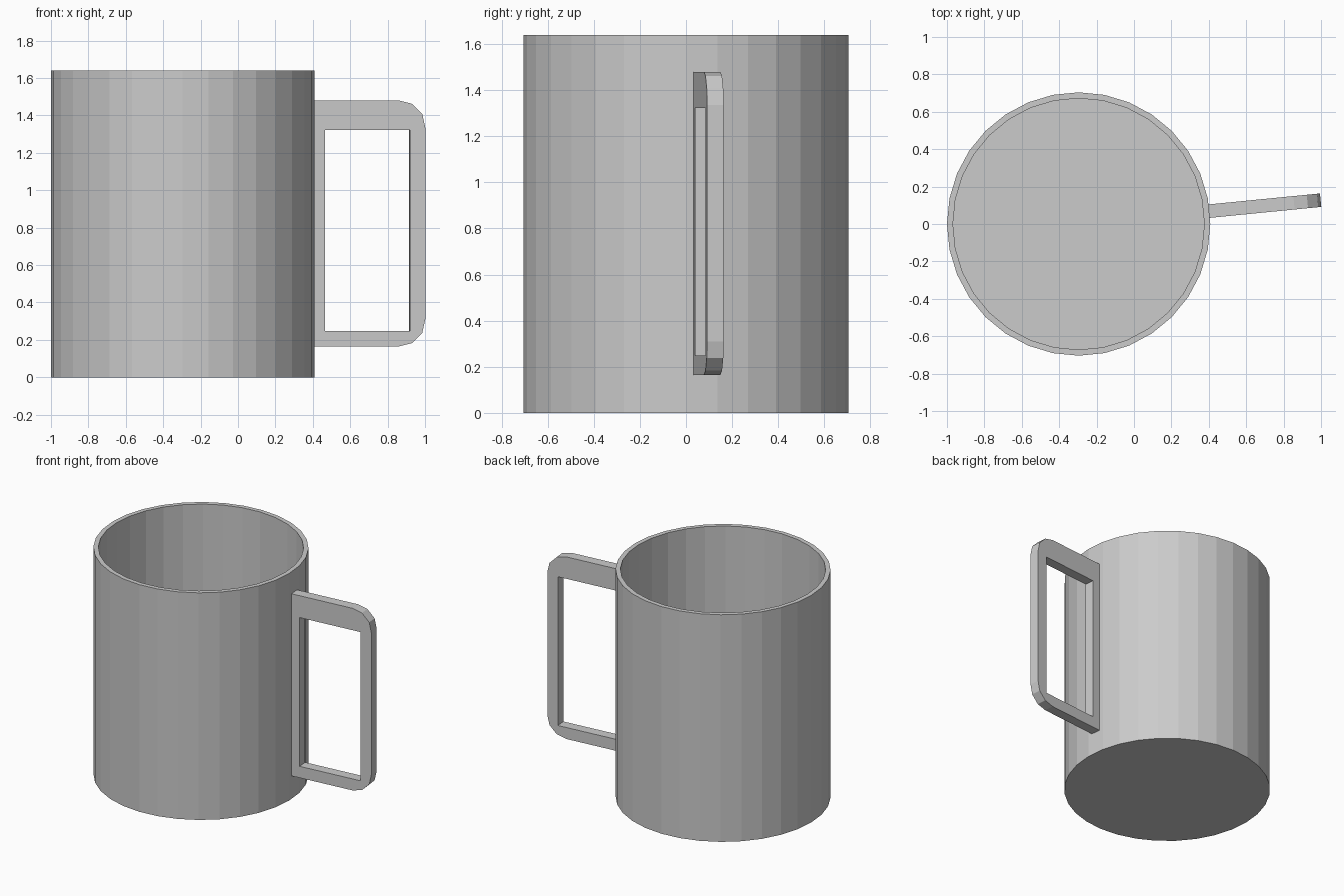
import bpy, bmesh, math
from mathutils import Matrix, Vector

if "Cube" in bpy.data.objects:
    bpy.data.objects.remove(bpy.data.objects["Cube"])

CENTRE_X = -0.296
SIDES = 32


def add_object(name, bm):
    bmesh.ops.recalc_face_normals(bm, faces=bm.faces)
    mesh = bpy.data.meshes.new(name)
    bm.to_mesh(mesh)
    bm.free()
    obj = bpy.data.objects.new(name, mesh)
    obj.location.x = CENTRE_X
    bpy.context.collection.objects.link(obj)
    return obj


def add_loop(bm, points):
    verts = [bm.verts.new((r, 0, z)) for r, z in points]
    return [bm.edges.new((a, b)) for a, b in zip(verts, verts[1:] + verts[:1])]


# Cup body: hollow wall and floor, turned from one profile
bm = bmesh.new()
profile = [(0, 0), (0.704, 0), (0.704, 1.64), (0.672, 1.64), (0.672, 0.035), (0, 0.035)]
verts = [bm.verts.new((r, 0, z)) for r, z in profile]
edges = [bm.edges.new(pair) for pair in zip(verts, verts[1:])]
bmesh.ops.spin(bm, geom=verts + edges, cent=(0, 0, 0), axis=(0, 0, 1),
               angle=2 * math.pi, steps=SIDES)
bmesh.ops.remove_doubles(bm, verts=bm.verts, dist=0.0005)
bmesh.ops.dissolve_degenerate(bm, dist=0.0001, edges=bm.edges)
add_object("cup_body", bm)

# Handle: flat plate with a rectangular opening and rounded outer corners
THICK = 0.072
bm = bmesh.new()
corner = [(1.30, 0.145), (1.284, 0.073), (1.229, 0.018), (1.157, 0)]
outline = ([(0.69, 0.165)] + [(r, 0.165 + d) for r, d in reversed(corner)]
           + [(r, 1.48 - d) for r, d in corner] + [(0.69, 1.48)])
opening = [(0.762, 0.248), (1.219, 0.248), (1.219, 1.322), (0.762, 1.322)]
edges = add_loop(bm, outline) + add_loop(bm, opening)
bmesh.ops.triangle_fill(bm, edges=edges, use_beauty=True, normal=(0, 1, 0))
ext = bmesh.ops.extrude_face_region(bm, geom=bm.faces[:], use_keep_orig=True)
moved = [v for v in ext["geom"] if isinstance(v, bmesh.types.BMVert)]
bmesh.ops.translate(bm, verts=moved, vec=Vector((0, THICK, 0)))
bmesh.ops.translate(bm, verts=bm.verts, vec=Vector((0, -THICK / 2, 0)))
# Turn the handle so that it stands square on one facet of the wall
bmesh.ops.rotate(bm, verts=bm.verts, cent=(0, 0, 0),
                 matrix=Matrix.Rotation(math.pi / SIDES, 3, 'Z'))
add_object("handle", bm)
